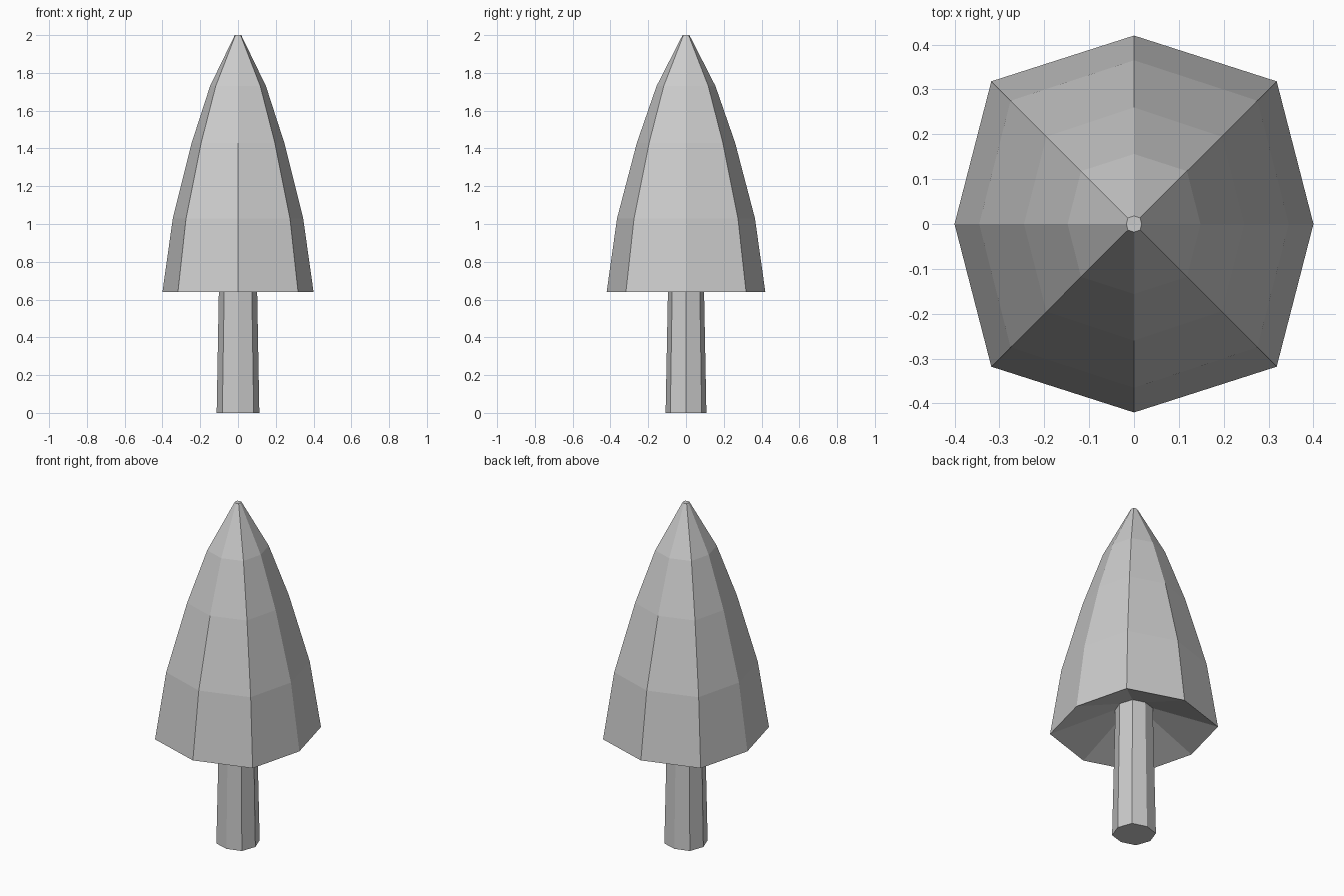
import bpy, bmesh

if "Cube" in bpy.data.objects:
    bpy.data.objects.remove(bpy.data.objects["Cube"])


def octagon(bm, z, rx, ry, d):
    # eight points: on the axes (rx, ry) and on the diagonals (d)
    pts = [(rx, 0), (d, d), (0, ry), (-d, d), (-rx, 0), (-d, -d), (0, -ry), (d, -d)]
    return [bm.verts.new((x, y, z)) for x, y in pts]


def loft(name, rings, hollow_z=None):
    bm = bmesh.new()
    loops = [octagon(bm, *r) for r in rings]
    for a, b in zip(loops, loops[1:]):
        for i in range(8):
            j = (i + 1) % 8
            bm.faces.new((a[i], a[j], b[j], b[i]))
    bm.faces.new(loops[-1])
    base = loops[0]
    if hollow_z is None:
        bm.faces.new(base[::-1])
    else:
        # underside rises to a point inside
        tip = bm.verts.new((0, 0, hollow_z))
        for i in range(8):
            bm.faces.new((base[(i + 1) % 8], base[i], tip))
    bmesh.ops.recalc_face_normals(bm, faces=bm.faces)
    mesh = bpy.data.meshes.new(name)
    bm.to_mesh(mesh)
    bm.free()
    obj = bpy.data.objects.new(name, mesh)
    bpy.context.collection.objects.link(obj)
    return obj


# Trunk: slightly tapered post
loft("trunk", [(0.0, 0.113, 0.108, 0.083), (0.78, 0.099, 0.093, 0.071)])

# Foliage: bulging pointed crown with a concave underside
loft("foliage", [
    (0.64, 0.40, 0.42, 0.318),
    (1.03, 0.345, 0.365, 0.275),
    (1.43, 0.245, 0.26, 0.195),
    (1.73, 0.148, 0.156, 0.118),
    (2.00, 0.017, 0.018, 0.0135),
], hollow_z=0.81)
